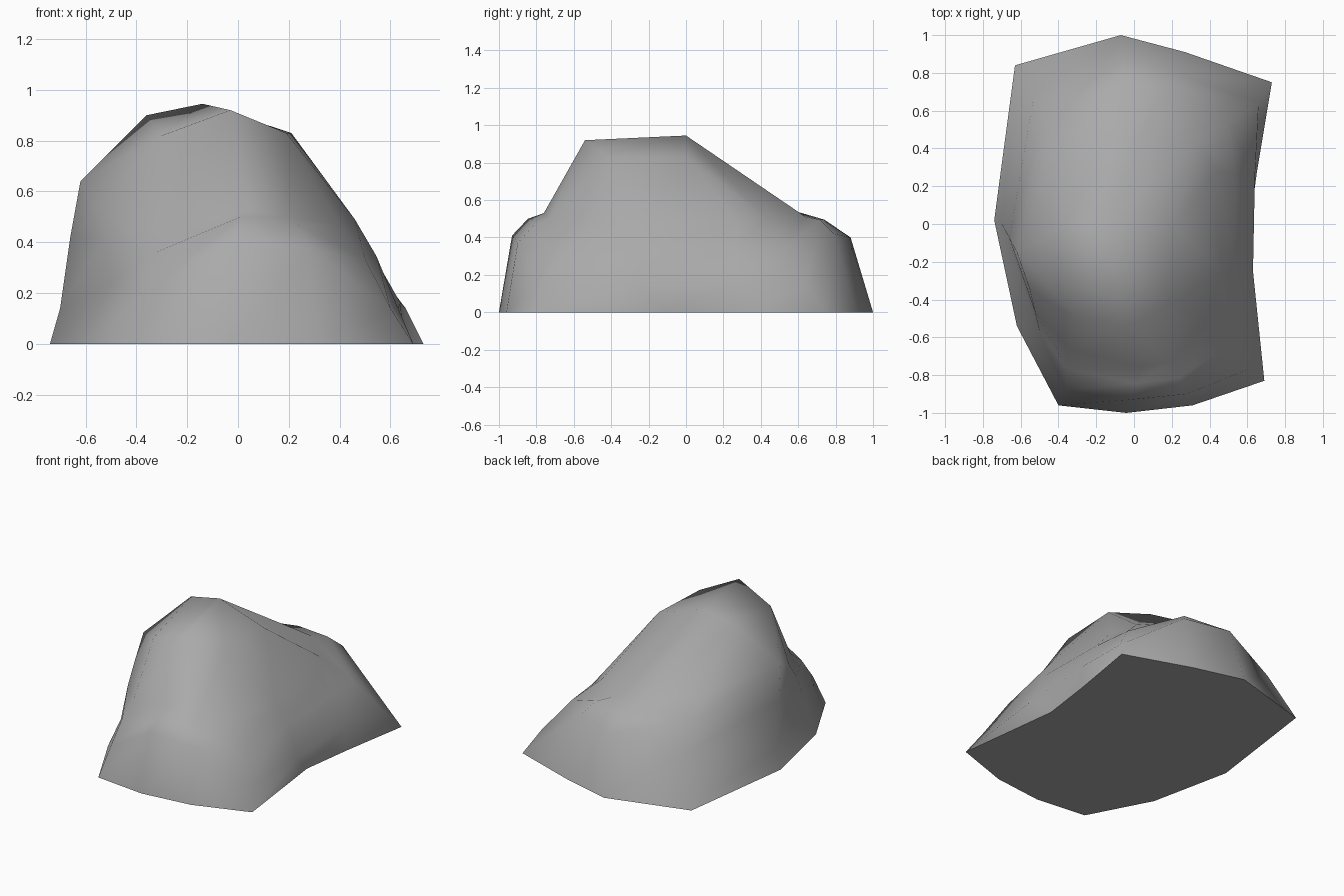
import bpy, bmesh
from math import radians
from mathutils import Vector

default_cube = bpy.data.objects.get("Cube")
if default_cube:
    bpy.data.objects.remove(default_cube, do_unlink=True)


def flat_material(name, color):
    material = bpy.data.materials.new(name)
    material.use_nodes = True
    material.diffuse_color = color
    shader = material.node_tree.nodes["Principled BSDF"]
    shader.inputs["Base Color"].default_value = color
    shader.inputs["Roughness"].default_value = 0.9
    return material


def points(*coordinates):
    return [Vector(p) for p in coordinates]


# Footprint on the ground, counter-clockwise from the front left corner
footprint = points(
    (.69, -.83, 0), (.6, -.1, 0), (.65, .27, 0), (.73, .75, 0),
    (.27, .91, 0), (-.07, 1, 0), (-.63, .84, 0), (-.74, .02, 0),
    (-.62, -.54, 0), (-.4, -.96, 0), (-.04, -1, 0), (.31, -.96, 0))

# Skirt: top of the lower slopes, slightly overhanging on the left side
skirt = points(
    (.6, -.77, .14), (.63, -.25, .14), (.64, .25, .16), (.66, .64, .14),
    (.25, .79, .42), (-.05, .88, .4), (-.53, .68, .34), (-.7, 0, .14),
    (-.5, -.57, .23), (-.36, -.88, .2), (-.02, -.93, .41), (.28, -.9, .37))

# Ledge: broken shelf below the cliffs
ledge = points(
    (.4, -.51, .47), (.46, -.25, .49), (.43, .28, .47), (.34, .43, .5),
    (.12, .64, .51), (-.06, .6, .53), (-.42, .45, .58), (-.62, -.15, .64),
    (-.55, -.35, .53), (-.34, -.66, .44), (.04, -.76, .53), (.2, -.73, .5))

# Lip: rounded swell halfway between skirt and ledge
swell = Vector((0, 0, .03))
lip = [(low + high) / 2 + swell for low, high in zip(skirt, ledge)]

# Crest: each summit point caps two columns of the ledge
crest = points((.19, -.42, .83), (.21, 0, .83), (-.14, 0, .945),
               (-.36, 0, .9), (-.3, -.5, .82), (-.03, -.54, .92))

bm = bmesh.new()
rings = [[bm.verts.new(p) for p in ring] for ring in (footprint, skirt, lip, ledge)]
summit = [bm.verts.new(p) for p in crest]
rings.append([summit[i // 2] for i in range(len(ledge))])

# Walls between neighbouring rings, closing to triangles where summit points repeat
for low, high in zip(rings, rings[1:]):
    for i in range(len(low)):
        j = (i + 1) % len(low)
        corners = [low[i], low[j], high[j], high[i]]
        bm.faces.new(list(dict.fromkeys(corners)))

# Two roof planes either side of the summit ridge, and the flat underside
right_roof, left_roof = (2, 3, 4, 5), (0, 1, 2, 5)
for roof in (right_roof, left_roof):
    bm.faces.new([summit[i] for i in roof])
bm.faces.new(list(reversed(rings[0])))
bmesh.ops.recalc_face_normals(bm, faces=bm.faces)

mesh = bpy.data.meshes.new("boulder")
bm.to_mesh(mesh)
bm.free()
boulder = bpy.data.objects.new("boulder", mesh)
bpy.context.collection.objects.link(boulder)
mesh.materials.append(flat_material("stone grey", (.4, .4, .4, 1)))

# Weathered smooth stone with a crisp ground edge
bpy.context.view_layer.objects.active = boulder
boulder.select_set(True)
bpy.ops.object.shade_smooth_by_angle(angle=radians(70))
